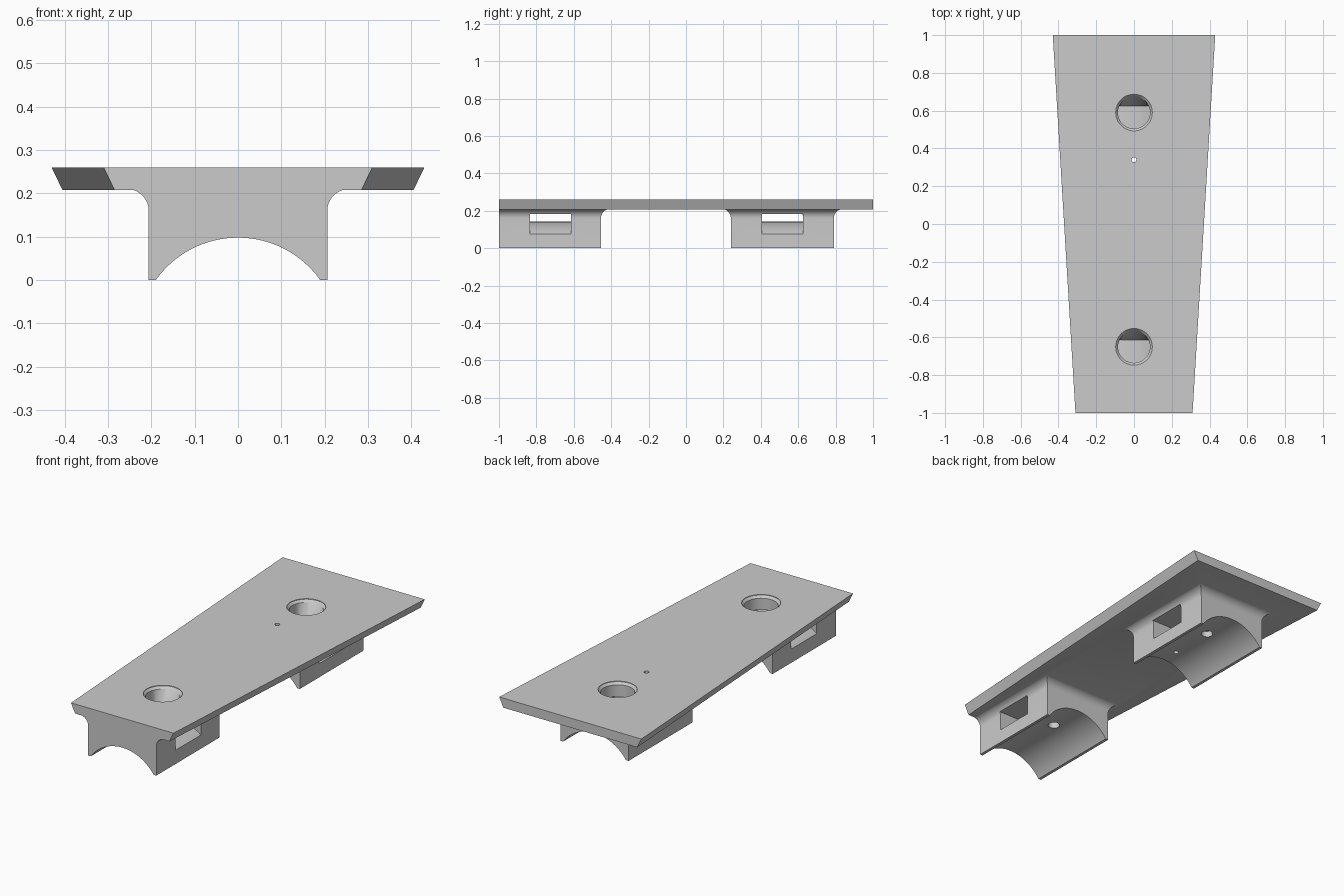
import bpy, bmesh, math

if "Cube" in bpy.data.objects:
    bpy.data.objects.remove(bpy.data.objects["Cube"])

grey = bpy.data.materials.new("plain grey")
grey.diffuse_color = (0.6, 0.6, 0.6, 1)
grey.use_nodes = True
grey.node_tree.nodes["Principled BSDF"].inputs["Base Color"].default_value = grey.diffuse_color


def loft(name, rings):
    """Closed solid through a stack of equal-length rings."""
    bm = bmesh.new()
    loops = [[bm.verts.new(p) for p in r] for r in rings]
    n = len(loops[0])
    for a, b in zip(loops, loops[1:]):
        for i in range(n):
            j = (i + 1) % n
            bm.faces.new((a[i], a[j], b[j], b[i]))
    bm.faces.new(loops[0][::-1])
    bm.faces.new(loops[-1])
    bmesh.ops.recalc_face_normals(bm, faces=bm.faces)
    me = bpy.data.meshes.new(name)
    bm.to_mesh(me)
    bm.free()
    ob = bpy.data.objects.new(name, me)
    bpy.context.collection.objects.link(ob)
    me.materials.append(grey)
    return ob


def disc(y, r, z, n=48, ymax=9):
    return [(r * math.cos(2 * math.pi * i / n),
             y + min(r * math.sin(2 * math.pi * i / n), ymax), z) for i in range(n)]


def rect(x, y0, y1, z):
    return [(-x, y0, z), (x, y0, z), (x, y1, z), (-x, y1, z)]


def arch(radius, crown, half, n=40):
    """Points along a circular arc with its highest point at x = 0."""
    xs = [-half + 2 * half * i / n for i in range(n + 1)]
    return [(x, crown - radius + math.sqrt(radius * radius - x * x)) for x in xs]


def extrude_y(name, profile, y0, y1):
    return loft(name, [[(x, y, z) for x, z in profile] for y in (y0, y1)])


def apply(ob, other, op):
    m = ob.modifiers.new(op, 'BOOLEAN')
    m.operation, m.solver, m.object = op, 'EXACT', other
    bpy.context.view_layer.objects.active = ob
    bpy.ops.object.modifier_apply(modifier=m.name)
    bpy.data.objects.remove(other)


# tapered plate with undercut long sides
def trapezoid(z, inset):
    return [(-0.31 + inset, -1, z), (0.31 - inset, -1, z),
            (0.43 - inset, 1, z), (-0.43 + inset, 1, z)]


plate = loft("mounting_plate", [trapezoid(0.208, 0.025), trapezoid(0.26, 0)])

# two saddle feet with flared tops: start, end, flare at start, screw position
FEET = [(-1, -0.455, 0, -0.65), (0.24, 0.79, 1, 0.59)]
for y0, y1, flare, screw in FEET:
    rings = [rect(0.206, y0, y1, 0)]
    for i in range(13):
        a = math.pi / 2 * i / 12
        d, z = 0.05 * (1 - math.cos(a)), 0.16 + 0.05 * math.sin(a)
        rings.append(rect(0.206 + d, y0 - d * flare, y1 + d, z))
    rings.append(rect(0.256, y0 - 0.05 * flare, y1 + 0.05, 0.22))
    foot = loft("saddle_foot", rings)

    # round trough under the foot
    trough = arch(0.233, 0.098, 0.19) + [(0.19, -0.1), (-0.19, -0.1)]
    apply(foot, extrude_y("trough", trough, y0 - 0.1, y1 + 0.1), 'DIFFERENCE')
    # strap slot with arched floor
    slot = arch(0.351, 0.142, 0.3) + [(0.3, 0.182), (-0.3, 0.182)]
    apply(foot, extrude_y("slot", slot, screw - 0.185, screw + 0.035), 'DIFFERENCE')
    apply(plate, foot, 'UNION')

# chamfered access holes and small screw holes
for y0, y1, flare, screw in FEET:
    well = loft("well", [disc(screw, 0.085, 0.142, ymax=0.035), disc(screw, 0.085, 0.245),
                         disc(screw, 0.097, 0.257), disc(screw, 0.097, 0.3)])
    apply(plate, well, 'DIFFERENCE')
    pilot = loft("pilot", [disc(screw, 0.03, 0.05, 24), disc(screw, 0.03, 0.13, 24)])
    apply(plate, pilot, 'DIFFERENCE')

# tiny vent hole
apply(plate, loft("vent", [disc(0.34, 0.013, -0.1, 12), disc(0.34, 0.013, 0.4, 12)]), 'DIFFERENCE')

bpy.ops.object.select_all(action='DESELECT')
plate.select_set(True)
bpy.context.view_layer.objects.active = plate
bpy.ops.object.shade_smooth_by_angle(angle=math.radians(25))
